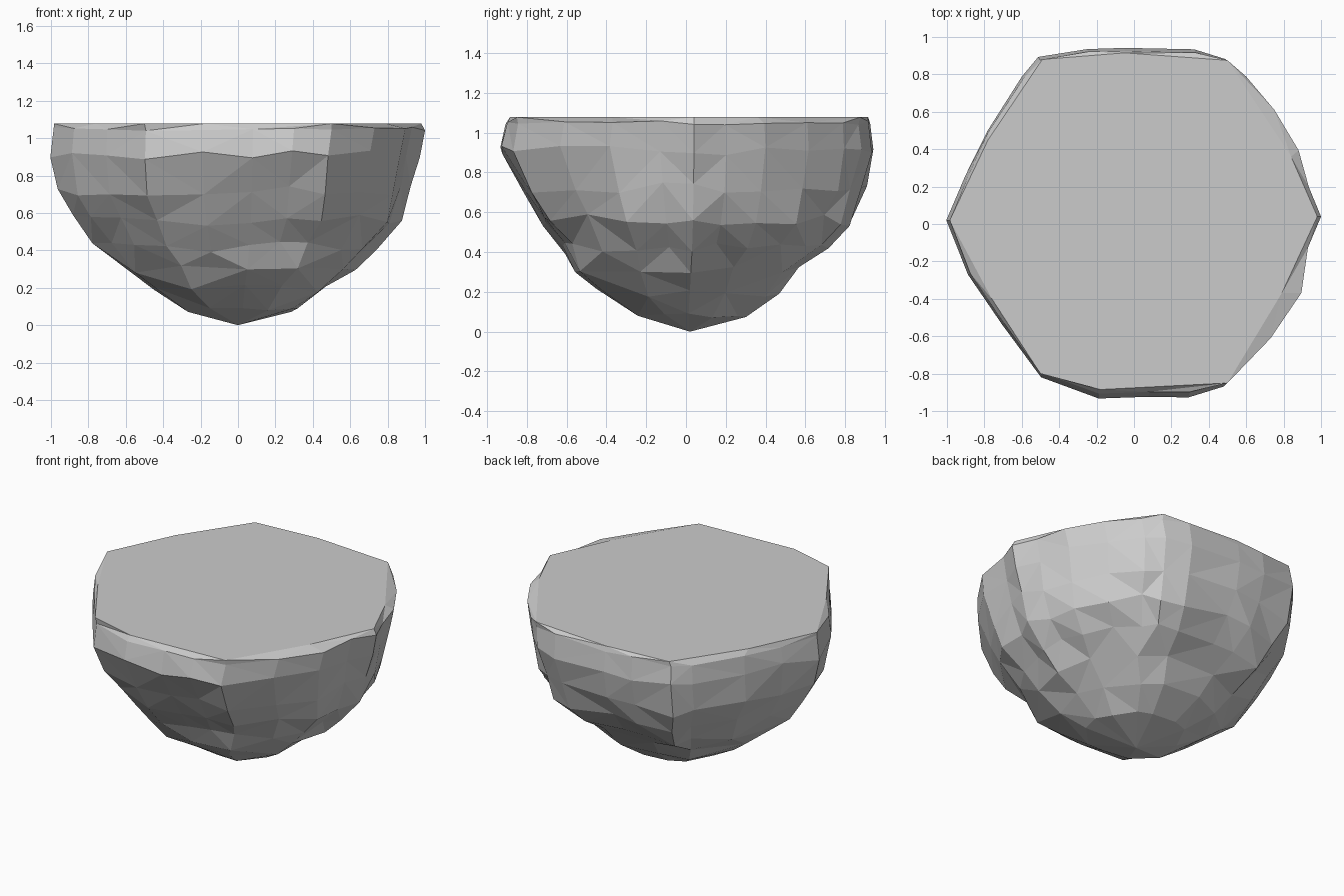
import bpy, bmesh, random

if "Cube" in bpy.data.objects:
    bpy.data.objects.remove(bpy.data.objects["Cube"])

random.seed(7)

# Plan outline at the widest height (hexagon with chipped, bulging sides)
OUTLINE = [(1, .04), (.935, .2), (.88, .4), (.75, .62), (.6, .8), (.5, .88), (.33, .93),
           (-.05, .94), (-.25, .935), (-.51, .89), (-.6, .79), (-.79, .5), (-.9, .26), (-1, .02),
           (-.89, -.27), (-.71, -.54), (-.5, -.82), (-.19, -.935), (.08, -.925), (.3, -.925),
           (.5, -.87), (.73, -.63), (.895, -.38), (.93, -.13)]
# Flat top outline
TOP = [(.98, .04), (.84, .36), (.5, .875), (-.05, .915), (-.49, .88), (-.78, .45), (-.985, .02),
       (-.76, -.4), (-.5, -.8), (-.18, -.885), (.5, -.85), (.79, -.37)]

# Rings: z, reach to +x, -x, +y, -y
RINGS = [(1.05, 1.0, .985, .985, .97),
         (.91, .97, 1.0, 1.0, 1.005),
         (.72, .93, .98, .955, .89),
         (.56, .88, .875, .885, .775),
         (.42, .75, .77, .765, .66),
         (.30, .635, .62, .61, .61),
         (.19, .47, .50, .50, .49),
         (.08, .32, .30, .33, .28)]

bm = bmesh.new()
top = [bm.verts.new((x, y, 1.078)) for x, y in TOP]
rings = []
for k, (z, px, nx, py, ny) in enumerate(RINGS):
    pts = OUTLINE if k < 5 else OUTLINE[::2]
    ring = []
    for x, y in pts:
        j = 1 + random.uniform(-.02, .015) * (0, .4, 1)[min(k, 2)]
        dz = random.uniform(-.03, .03) * (0.4 if k in (0, 7) else 1)
        ring.append(bm.verts.new((x * (px if x > 0 else nx) * j,
                                  y * (py if y > 0 else ny) * j, z + dz)))
    rings.append(ring)


def bridge(a, b):
    """Join two closed loops with triangles, matching nearest corners."""
    n, m = len(a), len(b)
    i = j = 0
    while i < n or j < m:
        a0, a1, b0, b1 = a[i % n], a[(i + 1) % n], b[j % m], b[(j + 1) % m]
        step_a = j == m or (i < n and (a1.co - b0.co).length < (b1.co - a0.co).length)
        if step_a:
            bm.faces.new((a0, a1, b0))
            i += 1
        else:
            bm.faces.new((a0, b1, b0))
            j += 1


# Flat top, faceted sides and blunt tip
bm.faces.new(top)
for a, b in zip([top] + rings, rings):
    bridge(a, b)
tip = bm.verts.new((0, .02, 0))
last = rings[-1]
for i in range(len(last)):
    bm.faces.new((last[i], last[(i + 1) % len(last)], tip))

bmesh.ops.recalc_face_normals(bm, faces=bm.faces[:])
mesh = bpy.data.meshes.new("rock_base")
bm.to_mesh(mesh)
bm.free()

# Dark grey stone
stone = bpy.data.materials.new("stone")
stone.diffuse_color = (.56, .56, .56, 1)
stone.use_nodes = True
stone.node_tree.nodes["Principled BSDF"].inputs["Base Color"].default_value = stone.diffuse_color
mesh.materials.append(stone)
bpy.context.collection.objects.link(bpy.data.objects.new("rock_base", mesh))
